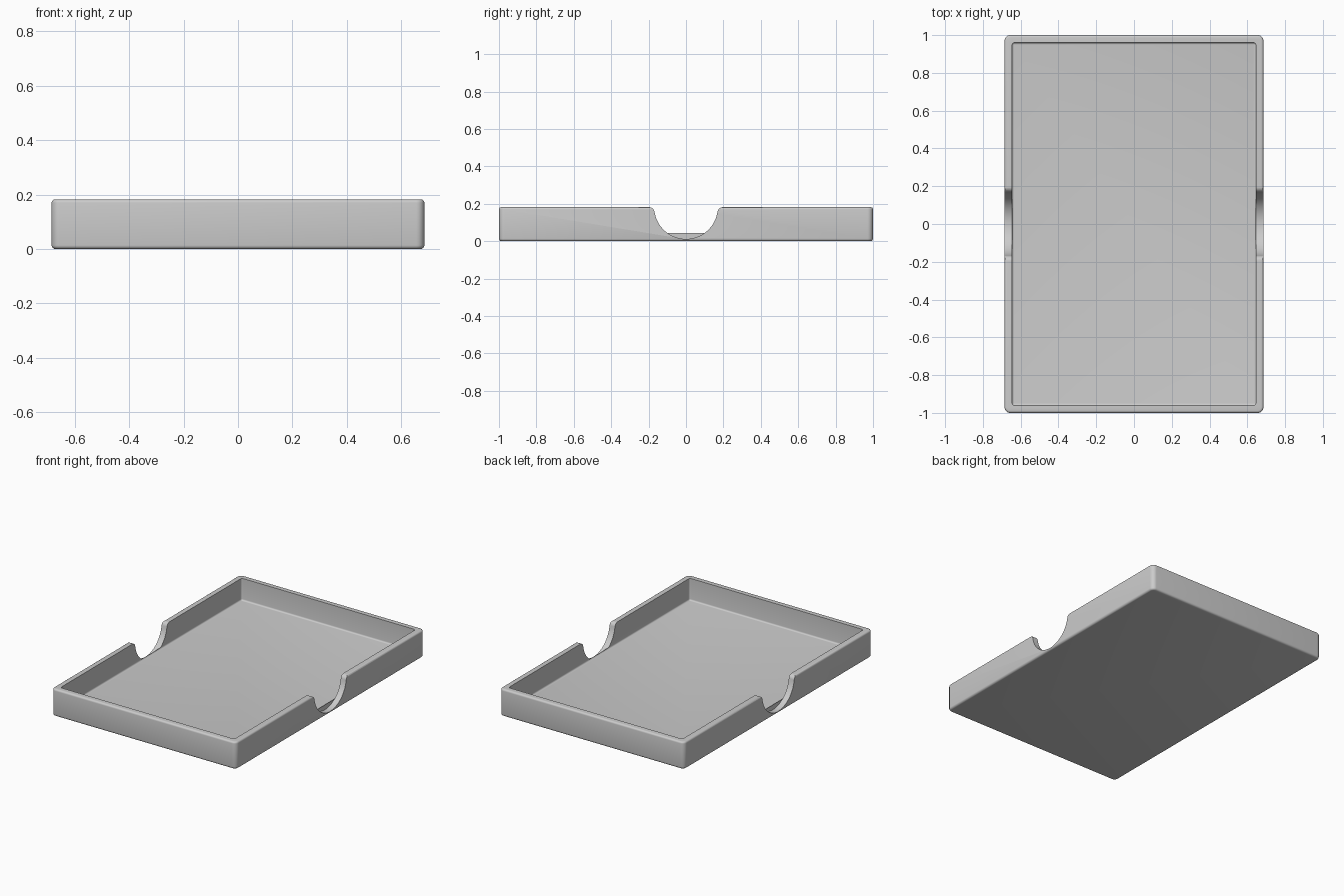
import bpy, bmesh
from math import sin, cos, asin, pi, radians, sqrt

if "Cube" in bpy.data.objects:
    bpy.data.objects.remove(bpy.data.objects["Cube"])

HX, HY, H = 0.685, 1.0, 0.182      # half width, half depth, height
WALL, FLOOR = 0.04, 0.035
NOTCH_R, LIP_R = 0.17, 0.03

grey = bpy.data.materials.new("tray_grey")
grey.use_nodes = True
colour = (0.6, 0.6, 0.6, 1)
grey.diffuse_color = colour
grey.node_tree.nodes["Principled BSDF"].inputs["Base Color"].default_value = colour


def add_object(name, bm):
    bmesh.ops.recalc_face_normals(bm, faces=bm.faces)
    mesh = bpy.data.meshes.new(name)
    bm.to_mesh(mesh)
    bm.free()
    mesh.materials.append(grey)
    obj = bpy.data.objects.new(name, mesh)
    bpy.context.collection.objects.link(obj)
    return obj


def rounded_box(name, hx, hy, z0, z1, corner, bottom, top):
    """Box with rounded upright corners and rounded bottom and top rims."""
    bm = bmesh.new()
    bmesh.ops.create_cube(bm, size=2)
    for v in bm.verts:
        v.co = (v.co.x * hx, v.co.y * hy, z1 if v.co.z > 0 else z0)
    upright = [e for e in bm.edges if abs(e.verts[0].co.z - e.verts[1].co.z) > 0.01]
    bmesh.ops.bevel(bm, geom=upright, offset=corner, segments=6, profile=0.5, affect='EDGES')
    for z, radius in ((z0, bottom), (z1, top)):
        if radius:
            rim = [e for e in bm.edges if all(abs(v.co.z - z) < 1e-4 for v in e.verts)]
            bmesh.ops.bevel(bm, geom=rim, offset=radius, segments=4, profile=0.5, affect='EDGES')
    return add_object(name, bm)


def notch_cutter(name, x0, x1):
    """Thumb notch: a half circle flaring into rounded lips at the rim."""
    lip_y = sqrt((NOTCH_R + LIP_R) ** 2 - LIP_R ** 2)
    tilt = asin(LIP_R / (NOTCH_R + LIP_R))
    lip = [(lip_y - LIP_R * sin(a), H - LIP_R + LIP_R * cos(a))
           for a in ((pi / 2 - tilt) * i / 8 for i in range(8))]
    arc = [(NOTCH_R * cos(a), H - NOTCH_R * sin(a))
           for a in (tilt + (pi - 2 * tilt) * i / 40 for i in range(41))]
    profile = [(lip_y, H + 0.1)] + lip + arc
    profile += [(-y, z) for y, z in reversed(lip)] + [(-lip_y, H + 0.1)]
    bm = bmesh.new()
    face = bm.faces.new([bm.verts.new((x0, y, z)) for y, z in profile])
    solid = bmesh.ops.extrude_face_region(bm, geom=[face])
    bmesh.ops.translate(bm, vec=(x1 - x0, 0, 0),
                        verts=[g for g in solid["geom"] if isinstance(g, bmesh.types.BMVert)])
    return add_object(name, bm)


# Outer shell, hollow and side notches
tray = rounded_box("tray", HX, HY, 0, H, 0.03, 0.014, 0.012)
cutters = [rounded_box("hollow_cutter", HX - WALL, HY - WALL, FLOOR, H + 0.1, 0.012, 0.01, 0)]
for side, name in ((1, "left_notch_cutter"), (-1, "right_notch_cutter")):
    cutters.append(notch_cutter(name, side * (HX - WALL), side * (HX + 0.1)))

bpy.ops.object.select_all(action='DESELECT')
tray.select_set(True)
bpy.context.view_layer.objects.active = tray
for cutter in cutters:
    cutter.hide_render = True
    cut = tray.modifiers.new(cutter.name, 'BOOLEAN')
    cut.operation, cut.solver, cut.object = 'DIFFERENCE', 'EXACT', cutter
    bpy.ops.object.modifier_apply(modifier=cut.name)
for cutter in cutters:
    bpy.data.objects.remove(cutter)

bpy.ops.object.shade_smooth_by_angle(angle=radians(35))
